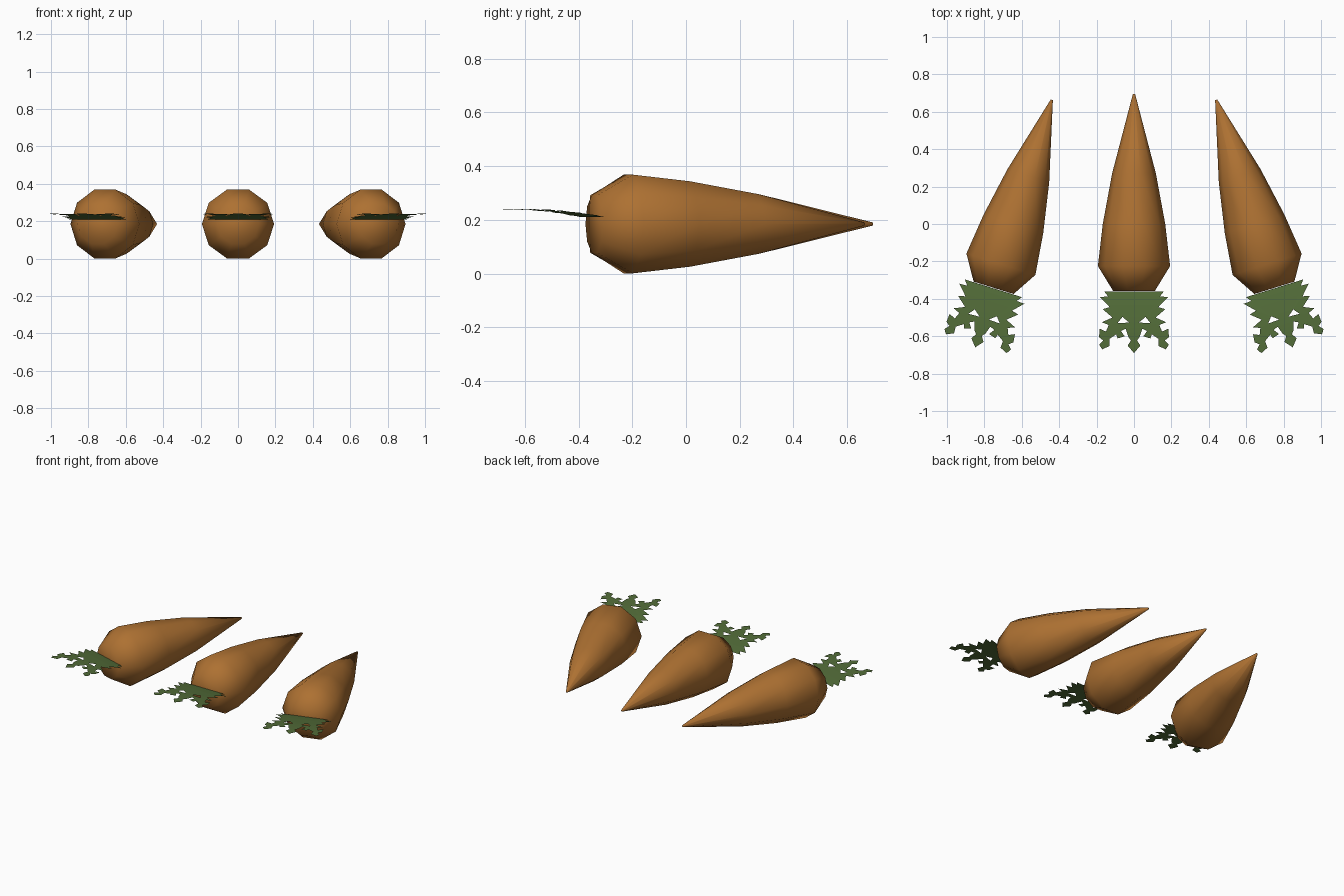
import bpy, bmesh, math
from mathutils import Vector

if "Cube" in bpy.data.objects:
    bpy.data.objects.remove(bpy.data.objects["Cube"])


def material(name, rgb):
    m = bpy.data.materials.new(name)
    m.diffuse_color = (*rgb, 1)
    m.use_nodes = True
    m.node_tree.nodes["Principled BSDF"].inputs["Base Color"].default_value = m.diffuse_color
    return m


ORANGE = material("carrot orange", (0.42, 0.165, 0.032))
GREEN = material("leaf green", (0.085, 0.15, 0.04))
SIDES, AXIS_Z = 10, 0.185


def finish(bm, name, mat, smooth):
    me = bpy.data.meshes.new(name)
    for f in bm.faces:
        f.smooth = smooth
    bm.to_mesh(me)
    bm.free()
    me.materials.append(mat)
    return me


# Carrot root: ten-sided lathe along y, (y, radius)
def root_mesh():
    profile = [(-0.357, 0.112), (-0.225, 0.193), (0.0, 0.167), (0.27, 0.117), (0.695, 0.006)]
    bm = bmesh.new()
    rings = []
    for y, r in profile:
        rings.append([bm.verts.new((r * math.cos(a), y, AXIS_Z + r * math.sin(a)))
                      for a in (math.tau * i / SIDES for i in range(SIDES))])
    for a, b in zip(rings, rings[1:]):
        for i in range(SIDES):
            j = (i + 1) % SIDES
            bm.faces.new((a[i], a[j], b[j], b[i]))
    bm.faces.new(rings[0])
    bm.faces.new(rings[-1])
    bmesh.ops.recalc_face_normals(bm, faces=bm.faces)
    return finish(bm, "root", ORANGE, True)


# Leaf top: serrated mirrored outline with two gaps, gently arched sheet
def leaf_mesh():
    half = [(0.16, -0.36), (0.138, -0.388), (0.182, -0.39), (0.13, -0.445), (0.168, -0.455),
            (0.115, -0.50), (0.172, -0.525), (0.135, -0.54), (0.15, -0.575), (0.183, -0.56),
            (0.187, -0.605), (0.165, -0.622), (0.186, -0.645), (0.17, -0.67), (0.13, -0.652),
            (0.132, -0.615), (0.095, -0.59), (0.088, -0.612), (0.05, -0.60), (0.07, -0.572),
            (0.045, -0.56), (0.03, -0.605), (0.016, -0.622), (0.034, -0.65)]
    gap = [(0.025, -0.527), (0.062, -0.497), (0.088, -0.53)]
    outline = half + [(0, -0.69)] + [(-x, y) for x, y in reversed(half)]
    bm = bmesh.new()
    for loop in (outline, gap, [(-x, y) for x, y in gap]):
        vs = [bm.verts.new((x, y, 0)) for x, y in loop]
        for i, v in enumerate(vs):
            bm.edges.new((v, vs[(i + 1) % len(vs)]))
    bmesh.ops.triangle_fill(bm, edges=bm.edges[:], use_beauty=True, normal=(0, 0, 1))
    for y in (-0.43, -0.5, -0.58):
        bmesh.ops.bisect_plane(bm, geom=bm.verts[:] + bm.edges[:] + bm.faces[:],
                               plane_co=(0, y, 0), plane_no=(0, 1, 0))
    for v in bm.verts:
        v.co.z = 0.24 - 0.33 * (v.co.y + 0.66) ** 2
    for f in bm.faces:
        f.normal_update()
        if f.normal.z < 0:
            f.normal_flip()
    return finish(bm, "leaf", GREEN, False)


# Three carrots, outer ones turned inward
root, leaf = root_mesh(), leaf_mesh()
for side, label in ((-1, "left"), (0, "middle"), (1, "right")):
    for part, me in (("carrot_root", root), ("carrot_leaf", leaf)):
        ob = bpy.data.objects.new(f"{part}_{label}", me)
        ob.location = Vector((0.645 * side, 0, 0))
        ob.rotation_euler.z = math.radians(17.2 * side)
        bpy.context.collection.objects.link(ob)
